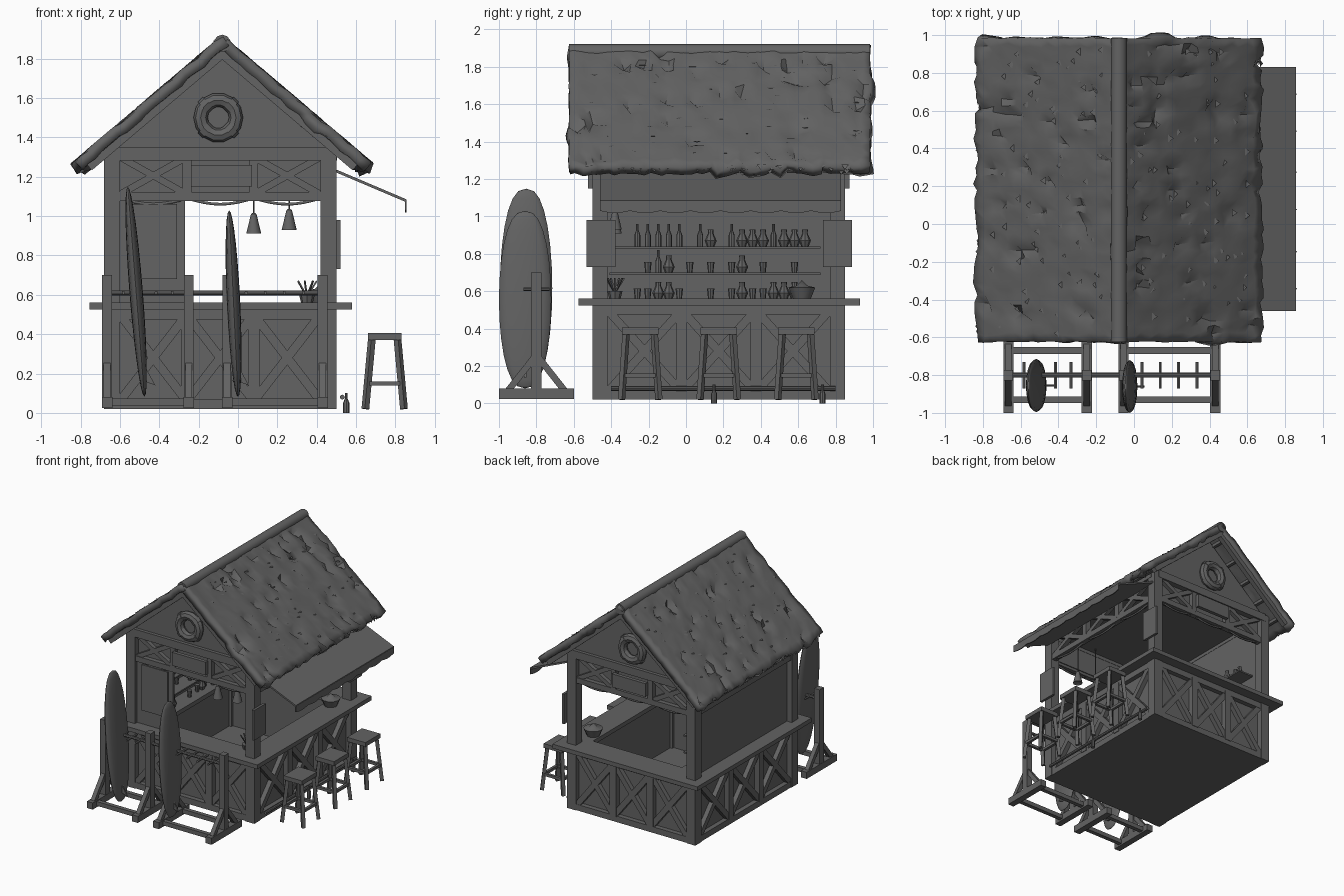
import bpy, bmesh, math, random
from mathutils import Vector, Matrix

random.seed(4)
if "Cube" in bpy.data.objects:
    bpy.data.objects.remove(bpy.data.objects["Cube"])

grey = bpy.data.materials.new("weathered_grey")
grey.use_nodes = True
tone = (0.125, 0.125, 0.125, 1)
grey.diffuse_color = tone
grey.node_tree.nodes["Principled BSDF"].inputs["Base Color"].default_value = tone

# Body limits shared by most parts
X0, X1, Y0, Y1 = -0.68, 0.5, -0.5, 0.85
P = 0.08
RIDGE = Vector((-0.08, 0, 1.915))


def finish(name, bm, smooth=False):
    bmesh.ops.recalc_face_normals(bm, faces=bm.faces)
    mesh = bpy.data.meshes.new(name)
    bm.to_mesh(mesh)
    bm.free()
    mesh.materials.append(grey)
    ob = bpy.data.objects.new(name, mesh)
    bpy.context.collection.objects.link(ob)
    if smooth:
        bpy.ops.object.select_all(action='DESELECT')
        ob.select_set(True)
        bpy.context.view_layer.objects.active = ob
        bpy.ops.object.shade_smooth_by_angle(angle=math.radians(40))
    return ob


def box(name, x0, x1, y0, y1, z0, z1):
    bm = bmesh.new()
    m = Matrix.Translation(((x0 + x1) / 2, (y0 + y1) / 2, (z0 + z1) / 2))
    bmesh.ops.create_cube(bm, size=1, matrix=m @ Matrix.Diagonal((x1 - x0, y1 - y0, z1 - z0, 1)))
    return finish(name, bm)


def beam(name, a, b, w=0.04, sides=4):
    a, b = Vector(a), Vector(b)
    d = b - a
    turn = Matrix.Rotation(math.pi / 4 if sides == 4 else 0, 4, 'Z')
    m = Matrix.Translation((a + b) / 2) @ d.to_track_quat('Z', 'Y').to_matrix().to_4x4() @ turn
    r = w / math.sqrt(2) if sides == 4 else w / 2
    bm = bmesh.new()
    bmesh.ops.create_cone(bm, cap_ends=True, segments=sides, radius1=r, radius2=r, depth=d.length, matrix=m)
    return finish(name, bm, sides > 4)


def lathe(name, loc, profile, sides=8):
    bm = bmesh.new()
    verts = [bm.verts.new((r, 0, z)) for r, z in profile]
    edges = [bm.edges.new(p) for p in zip(verts, verts[1:])]
    bmesh.ops.spin(bm, geom=verts + edges, axis=(0, 0, 1), cent=(0, 0, 0), steps=sides, angle=math.tau)
    bmesh.ops.remove_doubles(bm, verts=bm.verts, dist=0.0005)
    bmesh.ops.translate(bm, verts=bm.verts, vec=loc)
    return finish(name, bm, True)


def prism(name, outline, y0, y1):
    bm = bmesh.new()
    face = bm.faces.new([bm.verts.new((x, y0, z)) for x, z in outline])
    ext = bmesh.ops.extrude_face_region(bm, geom=[face])
    bmesh.ops.translate(bm, vec=(0, y1 - y0, 0), verts=[v for v in ext["geom"] if isinstance(v, bmesh.types.BMVert)])
    return finish(name, bm)


def side_points(side):
    """Return a function placing (along, height) on one wall side, and the inner span."""
    if side in ("front", "back"):
        y = Y0 + 0.03 if side == "front" else Y1 - 0.03
        return (lambda t, z: (t, y, z)), X0 + P, X1 - P
    x = X1 - 0.03 if side == "left" else X0 + 0.03
    return (lambda t, z: (x, t, z)), Y0 + P, Y1 - P


def crossed(side, z0, z1, w, skip_middle=False):
    at, lo, hi = side_points(side)
    step = (hi - lo) / 3
    for i in range(3):
        a, b = lo + i * step, lo + (i + 1) * step
        if i:
            beam(side + "_upright", at(a, z0), at(a, z1), w * 1.3)
        if not (skip_middle and i == 1):
            beam(side + "_brace", at(a, z0), at(b, z1), w)
            beam(side + "_brace", at(a, z1), at(b, z0), w)


# Floor, ceiling, corner posts and wall bands
box("floor", X0 + 0.02, X1 - 0.02, Y0 + 0.02, Y1 - 0.02, 0.02, 0.05)
box("ceiling", X0 + 0.05, X1 - 0.05, Y0 + 0.05, Y1 - 0.05, 1.31, 1.33)
for x in (X0, X1 - P):
    for y in (Y0, Y1 - P):
        box("corner_post", x, x + P, y, y + P, 0.02, 1.34)
for side in ("front", "back", "left", "right"):
    at, lo, hi = side_points(side)
    for z, w in ((0.045, 0.05), (0.5, 0.05), (1.1, 0.045), (1.315, 0.065)):
        beam(side + "_rail", at(lo - 0.04, z), at(hi + 0.04, z), w)
    crossed(side, 0.06, 0.5, 0.045)
    if side != "right":
        crossed(side, 1.11, 1.3, 0.035, side != "left")
        # Scalloped rope under the top rail
        curve = bpy.data.curves.new("rope", 'CURVE')
        curve.dimensions, curve.bevel_depth, curve.bevel_resolution = '3D', 0.008, 1
        line = curve.splines.new('POLY')
        line.points.add(24)
        for i, p in enumerate(line.points):
            p.co = (*at(lo + (hi - lo) * i / 24, 1.09 - 0.03 * abs(math.sin(i * math.pi / 8))), 1)
        curve.materials.append(grey)
        bpy.context.collection.objects.link(bpy.data.objects.new(side + "_rope", curve))

# Lower panels, upper truss panels and the solid wall behind the shelves
for z0, z1 in ((0.04, 0.53), (1.1, 1.33)):
    box("front_panel", X0 + P, X1 - P, Y0 + 0.045, Y0 + 0.06, z0, z1)
    box("back_panel", X0 + P, X1 - P, Y1 - 0.06, Y1 - 0.045, z0, z1)
box("left_panel", X1 - 0.06, X1 - 0.045, Y0 + P, Y1 - P, 0.04, 0.53)
box("right_wall", X0 + 0.045, X0 + 0.06, Y0 + P, Y1 - P, 0.04, 1.32)
box("front_side_wall", X0 + P, -0.27, Y0 + 0.03, Y0 + 0.05, 0.56, 1.1)
box("front_side_board", -0.55, -0.31, Y0 + 0.015, Y0 + 0.03, 0.68, 1.06)

# Counter ring
box("front_counter", X0 - 0.075, X1 + 0.08, Y0 - 0.075, Y0 + 0.14, 0.525, 0.56)
box("back_counter", X0 - 0.075, X1 + 0.08, Y1 - 0.14, Y1 + 0.08, 0.525, 0.56)
box("left_counter", X1 - 0.14, X1 + 0.08, Y0 + 0.14, Y1 - 0.14, 0.525, 0.56)
box("right_counter", X0 - 0.075, X0 + 0.22, Y0 + 0.14, Y1 - 0.14, 0.525, 0.56)
beam("foot_rail", (X1 + 0.03, Y0 + 0.1, 0.08), (X1 + 0.03, Y1 - 0.05, 0.08), 0.025, 8)

# Gables with life ring and sign board
for y, out in ((Y0 + 0.04, -1), (Y1 - 0.04, 1)):
    prism("gable_wall", [(X0 + 0.02, 1.32), (X1 - 0.02, 1.32), (RIDGE.x, 1.82)], y - 0.015, y + 0.015)
    ring = [(0.09 + 0.036 * math.cos(a * math.tau / 8), 0.036 * math.sin(a * math.tau / 8)) for a in range(9)]
    life = lathe("life_ring", (0, 0, 0), ring, 14)
    life.rotation_euler.x = math.pi / 2
    life.location = (-0.1, y + out * 0.035, 1.5)
    for k in range(4):
        a = math.tau * (k + 0.5) / 4
        c = Vector((-0.1, y + out * 0.035, 1.5)) + Vector((math.cos(a), 0, math.sin(a))) * 0.09
        t = Vector((-math.sin(a), 0, math.cos(a))) * 0.018
        beam("life_ring_band", c - t, c + t, 0.08, 8)
    s = y + out * 0.05
    box("sign_board", -0.24, 0.07, s - 0.015, s + 0.015, 1.15, 1.26)

# Thatched roof: two rough slabs, loose straw, rafters, purlins and ridge pole
for sx in (-1, 1):
    slope = Vector((sx * 0.76, 0, -0.645))
    normal = Vector((sx * 0.645, 0, 0.76)).normalized()
    rows, cols = 18, 40
    bm = bmesh.new()
    grid = []
    for i in range(rows + 1):
        line = []
        for j in range(cols + 1):
            inside = 0 < j < cols
            u = i / rows + (random.uniform(-0.014, 0.014) if 0 < i else 0)
            v = -0.625 + 1.61 * j / cols + (random.uniform(-0.012, 0.012) if inside else random.uniform(-0.004, 0.004))
            lift = random.uniform(-0.008, 0.006) + (-0.035 if random.random() < 0.06 and i and inside else 0)
            line.append(bm.verts.new(RIDGE + slope * u + Vector((0, v, 0)) + normal * lift))
        grid.append(line)
    for i in range(rows):
        for j in range(cols):
            bm.faces.new((grid[i][j], grid[i][j + 1], grid[i + 1][j + 1], grid[i + 1][j]))
    roof = finish("thatch_roof", bm, True)
    solid = roof.modifiers.new("thickness", 'SOLIDIFY')
    solid.thickness = 0.055
    solid.offset = -1 if roof.data.polygons[0].normal.z > 0 else 1
    # Straw ends along the eave and lifted flakes over the slope
    bm = bmesh.new()
    for k in range(120):
        at_eave = k < 60
        u = 0.985 if at_eave else random.uniform(0.08, 0.9)
        drop = random.uniform(0, 0.05) if at_eave else 0.004
        c = RIDGE + slope * u - normal * drop + Vector((0, random.uniform(-0.6, 0.95), 0))
        tip = c + slope * random.uniform(0.015, 0.03) + normal * (-0.01 if at_eave else 0.014)
        bm.faces.new([bm.verts.new(p) for p in (c - Vector((0, 0.02, 0)), c + Vector((0, 0.02, 0)), tip)])
    finish("roof_straw", bm)
    for y in (-0.595, -0.2, 0.18, 0.56, 0.955):
        a = RIDGE + Vector((0, y, 0)) - normal * 0.072
        beam("rafter", a, a + slope * 0.95, 0.04)
    for k in range(5):
        a = RIDGE + slope * (0.12 + 0.19 * k) - normal * 0.065
        beam("purlin", a + Vector((0, -0.59, 0)), a + Vector((0, 0.95, 0)), 0.025)
beam("ridge_pole", RIDGE + Vector((0, -0.625, -0.038)), RIDGE + Vector((0, 0.985, -0.038)), 0.088, 10)

# Awning with a scalloped valance over the serving side
prism("awning", [(0.49, 1.24), (0.855, 1.085), (0.855, 1.07), (0.49, 1.225)], -0.46, 0.83)
bm = bmesh.new()
edge = [(-0.46 + 1.29 * j / 48, 0.012 * abs(math.sin(j * math.pi / 6))) for j in range(49)]
pts = [[bm.verts.new((0.857, y, z)) for z in (1.08, 1.03 - s)] for y, s in edge]
for a, b in zip(pts, pts[1:]):
    bm.faces.new((a[0], b[0], b[1], a[1]))
finish("awning_valance", bm).modifiers.new("thickness", 'SOLIDIFY').thickness = 0.008
for y in (Y0 + 0.045, Y1 - 0.04):
    box("post_plaque", X1, X1 + 0.02, y - 0.078, y + 0.078, 0.73, 0.98)

# Shelves and bottles
BOTTLE = [(0, 0), (0.016, 0), (0.016, 0.06), (0.007, 0.085), (0.007, 0.12), (0, 0.12)]
JAR = [(0, 0), (0.02, 0), (0.032, 0.03), (0.014, 0.07), (0.016, 0.09), (0, 0.09)]
GLASS = [(0, 0), (0.014, 0), (0.02, 0.055), (0, 0.055)]
for z in (0.7, 0.84):
    box("shelf", X0 + 0.06, X0 + 0.2, -0.41, 0.72, z - 0.012, z)
for z, kinds in ((0.56, (GLASS, JAR, GLASS)), (0.7, (BOTTLE, GLASS, JAR)), (0.84, (BOTTLE, BOTTLE, JAR))):
    for k in range(17):
        if random.random() < 0.8:
            lathe("bottle", (X0 + 0.13 + random.uniform(-0.03, 0.03), -0.26 + 0.056 * k, z), random.choice(kinds))
for y in (0.15, 0.73):
    lathe("stray_bottle", (0.55, y, 0), [(r, z * 0.85) for r, z in BOTTLE])

# Counter basket, plant and hanging lamps
lathe("basket", (0.42, 0.62, 0.56), [(0, 0), (0.05, 0), (0.075, 0.06), (0.03, 0.07), (0, 0.1)], 10)
lathe("plant_pot", (0.35, -0.38, 0.56), [(0, 0), (0.03, 0), (0.04, 0.04), (0, 0.04)])
for k in range(7):
    a = math.tau * k / 7
    beam("plant_leaf", (0.35, -0.38, 0.59), (0.35 + 0.05 * math.cos(a), -0.38 + 0.05 * math.sin(a), 0.67), 0.008)
for x, y, z in ((0.08, -0.38, 0.91), (0.26, -0.38, 0.93)):
    lathe("lamp_shade", (x, y, z), [(0, 0.02), (0.038, 0), (0.014, 0.1), (0, 0.11)], 10)
    beam("lamp_cord", (x, y, z + 0.1), (x, y, 1.31), 0.008, 6)

# Stools along the serving side
for y in (-0.245, 0.175, 0.59):
    x = 0.745
    box("stool_seat", x - 0.085, x + 0.085, y - 0.098, y + 0.098, 0.37, 0.405)
    foot = [(x + sx * 0.098, y + sy * 0.1, 0.02) for sx, sy in ((-1, -1), (1, -1), (1, 1), (-1, 1))]
    top = [(x + (fx - x) * 0.66, y + (fy - y) * 0.75, 0.38) for fx, fy, _ in foot]
    mid = [Vector(f).lerp(Vector(t), 0.36) for f, t in zip(foot, top)]
    for k in range(4):
        beam("stool_leg", foot[k], top[k], 0.028)
        beam("stool_rung", mid[k], mid[(k + 1) % 4], 0.022)

# Board racks
RY = -0.8
for x0, x1 in ((-0.665, -0.25), (-0.055, 0.43)):
    for x in (x0, x1):
        box("rack_foot", x - 0.027, x + 0.027, -1, -0.6, 0.025, 0.08)
        box("rack_post", x - 0.025, x + 0.025, RY - 0.028, RY + 0.028, 0.07, 0.7)
        for s in (-1, 1):
            beam("rack_brace", (x, RY + s * 0.15, 0.07), (x, RY, 0.26), 0.035)
    for y in (-0.93, -0.67):
        beam("rack_crossbar", (x0, y, 0.055), (x1, y, 0.055), 0.035)
    for k in range(1, 5):
        x = x0 + (x1 - x0) * k / 5
        beam("rack_peg", (x, RY - 0.07, 0.61), (x, RY + 0.07, 0.61), 0.018, 6)
beam("rack_rod", (-0.665, RY, 0.61), (0.45, RY, 0.61), 0.025, 8)

# Leaning surfboards
for (xa, za), (xb, zb), y in (((-0.475, 0.08), (-0.56, 1.15), -0.855), ((0, 0.08), (-0.045, 1.03), -0.86)):
    bm = bmesh.new()
    bmesh.ops.create_uvsphere(bm, u_segments=16, v_segments=14, radius=1)
    for v in bm.verts:
        full = max(1 - v.co.z ** 2, 0.001) ** -0.1
        v.co = (v.co.x * 0.034, v.co.y * 0.14 * full, v.co.z * (zb - za) / 2)
    board = finish("surfboard", bm, True)
    board.location = ((xa + xb) / 2, y, (za + zb) / 2)
    board.rotation_euler.y = math.atan2(xb - xa, zb - za)
    prism("surfboard_fin", [(xa, 0.16), (xa - 0.01, 0.26), (xa + 0.055, 0.14)], y - 0.006, y + 0.006)
